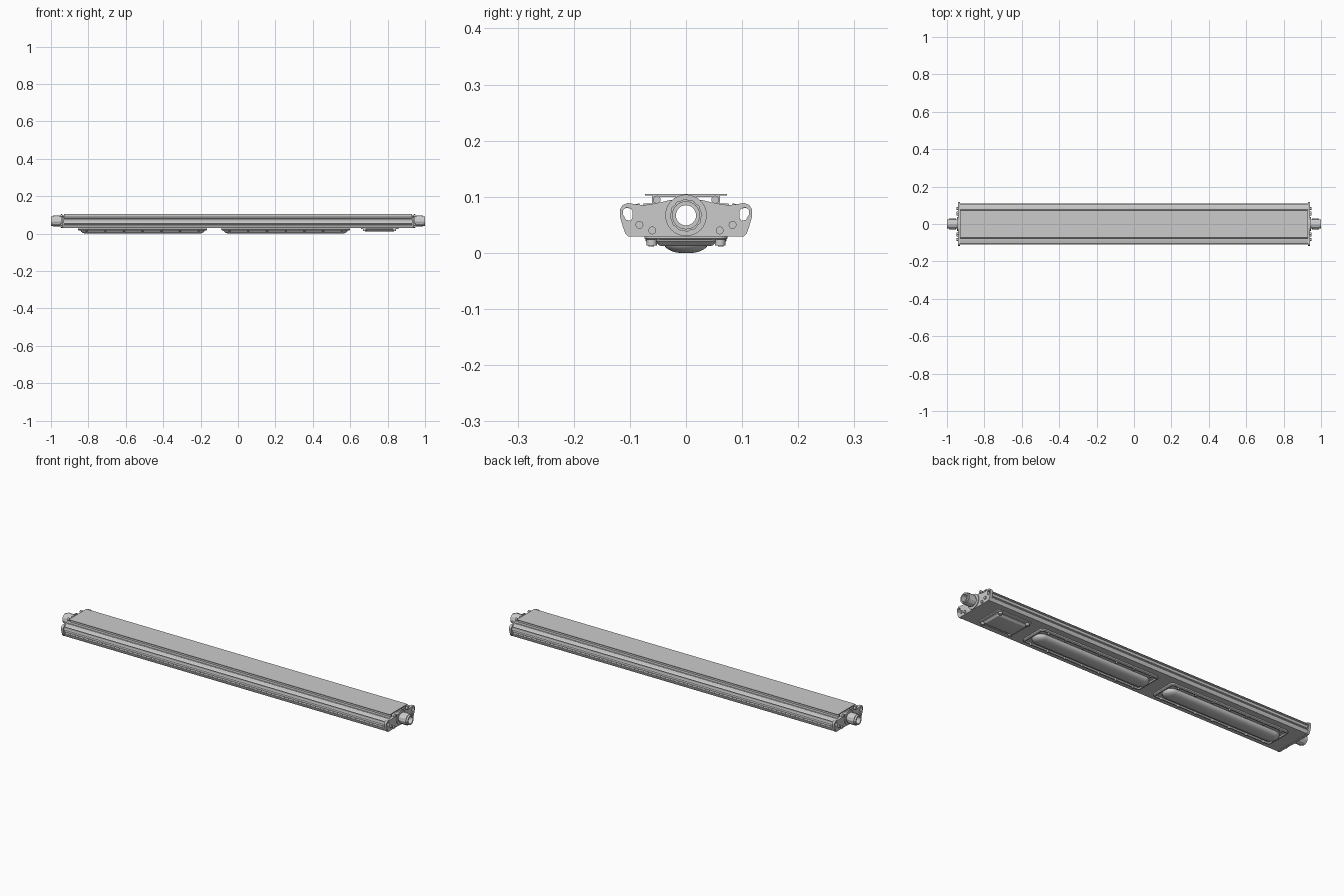
import bpy, bmesh, math
from mathutils import Matrix

if "Cube" in bpy.data.objects:
    bpy.data.objects.remove(bpy.data.objects["Cube"])

# local z of a flat profile becomes world x
ALONG_X = Matrix(((0, 0, 1, 0), (1, 0, 0, 0), (0, 1, 0, 0), (0, 0, 0, 1)))
AXIS_Z = 0.067


def smooth(ob, angle=30):
    bpy.ops.object.select_all(action='DESELECT')
    ob.select_set(True)
    bpy.context.view_layer.objects.active = ob
    bpy.ops.object.shade_smooth_by_angle(angle=math.radians(angle))


def finish(name, bm):
    bmesh.ops.remove_doubles(bm, verts=bm.verts, dist=1e-5)
    bmesh.ops.recalc_face_normals(bm, faces=bm.faces)
    me = bpy.data.meshes.new(name)
    bm.to_mesh(me)
    bm.free()
    ob = bpy.data.objects.new(name, me)
    bpy.context.collection.objects.link(ob)
    smooth(ob)
    return ob


def extrude(name, loops, x0, x1):
    """Extrude (y, z) outlines along x; inner loops become holes."""
    cu = bpy.data.curves.new(name + "_profile", 'CURVE')
    cu.dimensions = '2D'
    cu.fill_mode = 'BOTH'
    cu.extrude = abs(x1 - x0) / 2
    for loop in loops:
        sp = cu.splines.new('POLY')
        sp.points.add(len(loop) - 1)
        for p, (y, z) in zip(sp.points, loop):
            p.co = (y, z, 0, 1)
        sp.use_cyclic_u = True
    tmp = bpy.data.objects.new("tmp", cu)
    bpy.context.collection.objects.link(tmp)
    bpy.context.view_layer.update()
    me = bpy.data.meshes.new_from_object(
        tmp.evaluated_get(bpy.context.evaluated_depsgraph_get()))
    bpy.data.objects.remove(tmp)
    bm = bmesh.new()
    bm.from_mesh(me)
    bpy.data.meshes.remove(me)
    bm.transform(Matrix.Translation(((x0 + x1) / 2, 0, 0)) @ ALONG_X)
    return finish(name, bm)


def mirrored(half):
    return half + [(-y, z) for y, z in reversed(half) if abs(y) > 1e-6]


def circle(y, z, r, n=32):
    return [(y + r * math.cos(2 * math.pi * i / n), z + r * math.sin(2 * math.pi * i / n))
            for i in range(n)]


def loft(name, cx, hx, hy, r, steps, n=8):
    """Stack rounded rectangles; steps are (inset, z)."""
    bm = bmesh.new()
    rings = []
    for inset, z in steps:
        rr = max(r - inset, 0.002)
        ring = []
        for q, (sx, sy) in enumerate(((1, 1), (-1, 1), (-1, -1), (1, -1))):
            for i in range(n + 1):
                a = (q + i / n) * math.pi / 2
                ring.append(bm.verts.new((cx + sx * (hx - inset - rr) + rr * math.cos(a),
                                          sy * (hy - inset - rr) + rr * math.sin(a), z)))
        rings.append(ring)
    for a, b in zip(rings, rings[1:]):
        for i in range(len(a)):
            j = (i + 1) % len(a)
            bm.faces.new((a[i], a[j], b[j], b[i]))
    bm.faces.new(rings[0])
    bm.faces.new(rings[-1])
    return finish(name, bm)


def screws(name, places, r, depth, along_x=False):
    bm = bmesh.new()
    for p in places:
        m = Matrix.Translation(p) @ (ALONG_X if along_x else Matrix())
        bmesh.ops.create_cone(bm, cap_ends=True, segments=16, radius1=r, radius2=r,
                              depth=depth, matrix=m)
    return finish(name, bm)


# hollow extruded housing with top flange and side slots
outer = mirrored([(0, .105), (.073, .105), (.073, .102), (.061, .102), (.061, .088),
                  (.076, .088), (.077, .085), (.082, .085), (.083, .088), (.092, .087),
                  (.104, .084), (.108, .080), (.096, .079), (.094, .075), (.094, .061),
                  (.096, .057), (.110, .057), (.110, .052), (.107, .050), (.109, .047),
                  (.106, .036), (.103, .030), (0, .030)])
inner = mirrored([(0, .100), (.054, .100), (.054, .080), (.086, .080), (.086, .040), (0, .040)])
extrude("housing", [outer, inner], -.93, .93)

# end plates with ears, bosses and cable glands
plate = mirrored([(0, .096), (.03, .094), (.05, .089), (.075, .085), (.092, .087),
                  (.104, .089), (.113, .085), (.118, .077), (.118, .066), (.113, .048),
                  (.108, .034), (.103, .029), (0, .029)])
ears = []
for s in (1, -1):
    ears.append([(s * y, z) for y, z in ((.098, .079), (.106, .081), (.112, .077), (.112, .068),
                                         (.107, .059), (.099, .057), (.095, .063), (.095, .074))])
hole = circle(0, AXIS_Z, .018)
knurl = []
for i in range(48):
    r = .029 if i % 4 < 2 else .0275
    a = 2 * math.pi * i / 48
    knurl.append((r * math.cos(a), AXIS_Z + r * math.sin(a)))
for s, side in ((1, "right"), (-1, "left")):
    extrude(side + "_end_plate", [plate, hole] + ears, s * .929, s * .942)
    extrude(side + "_gland_boss", [circle(0, AXIS_Z, .037), hole], s * .940, s * .946)
    extrude(side + "_gland_neck", [circle(0, AXIS_Z, .024), hole], s * .945, s * .955)
    extrude(side + "_gland_nut", [knurl, hole], s * .953, s * .990)
    extrude(side + "_gland_tip", [circle(0, AXIS_Z, .025), hole], s * .989, s * 1.0)
    screws(side + "_end_screws",
           [(s * .944, y * k, z) for k in (1, -1)
            for y, z in ((.083, .050), (.052, .095), (.060, .040))], .007, .010, True)

# two light units under the housing: stepped frame, long domed lens, screws
for cx, tag in ((-.51, "left"), (.255, "right")):
    loft(tag + "_lens_frame", cx, .345, .072, .018,
         [(0, .031), (0, .024), (.004, .020), (.010, .020), (.013, .026), (.016, .026)])
    dome = [(0, .028), (0, .021)]
    for i in range(1, 9):
        a = i / 8 * math.radians(80)
        dome.append((.034 * (1 - math.cos(a)), .021 - .0185 * math.sin(a) / math.sin(math.radians(80))))
    loft(tag + "_lens", cx, .332, .040, .040, dome, 12)
    screws(tag + "_lens_screws",
           [(cx - .30 + .1 * i, s * .062, .020) for i in range(7) for s in (1, -1)],
           .005, .012)

# driver cover near the right end
loft("driver_cover_flange", .757, .100, .074, .016, [(0, .031), (0, .026), (.003, .024)])
loft("driver_cover", .757, .088, .056, .014,
     [(0, .026), (0, .021), (.009, .013), (.014, .012)])
screws("driver_cover_screws",
       [(.757 + sx * .080, sy * .061, .020) for sx in (1, -1) for sy in (1, -1)], .009, .014)
# lens lowest point rests on the ground
for ob in bpy.data.objects:
    ob.data.transform(Matrix.Translation((0, 0, -.0025)) if "lens" in ob.name else Matrix())
